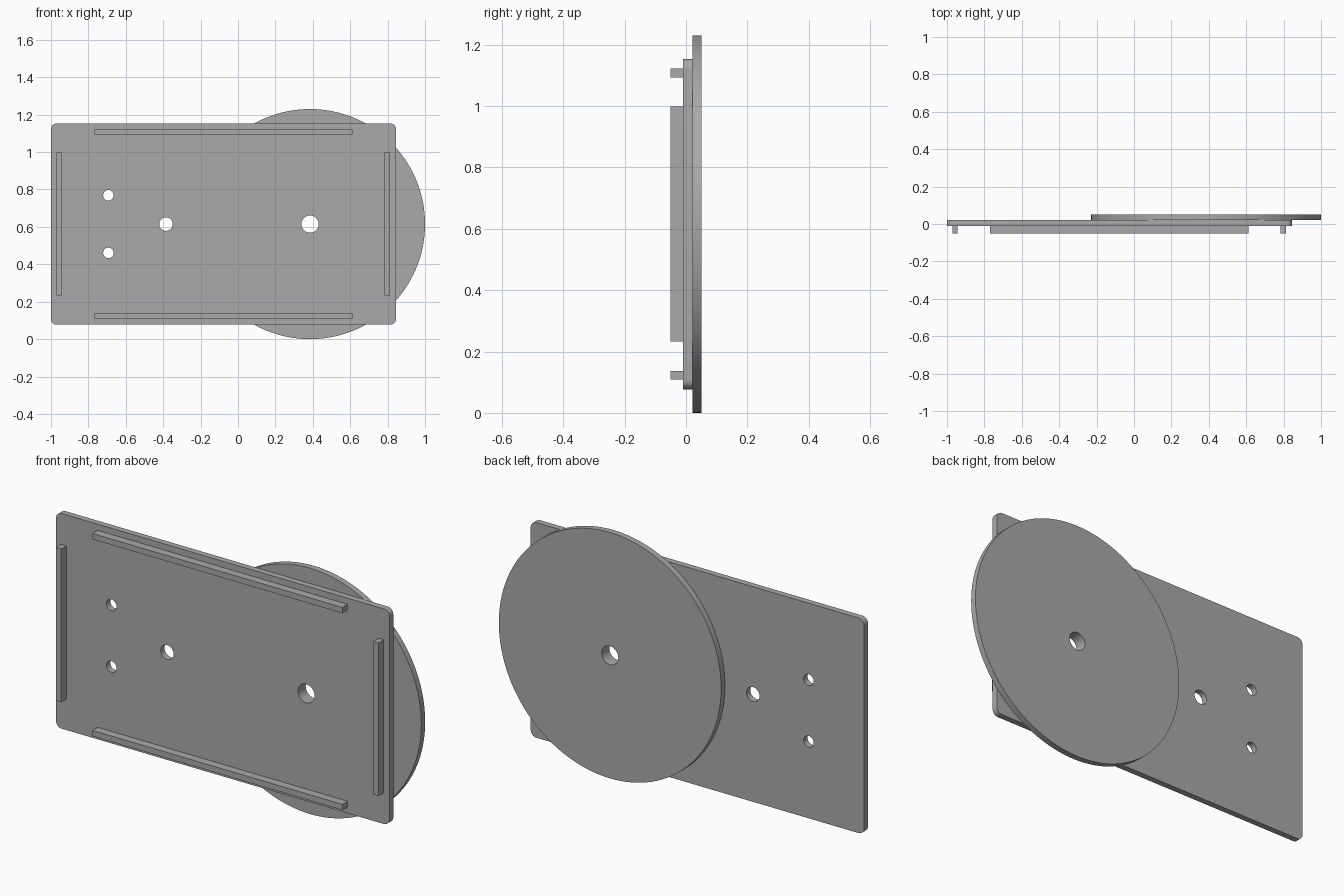
import bpy, bmesh, math
from mathutils import Matrix

cube = bpy.data.objects.get("Cube")
if cube:
    bpy.data.objects.remove(cube, do_unlink=True)

grey = bpy.data.materials.new("plain grey")
grey.use_nodes = True
GREY = (0.4, 0.4, 0.4, 1)
grey.diffuse_color = GREY
grey.node_tree.nodes["Principled BSDF"].inputs["Base Color"].default_value = GREY


def arc(cx, cz, r, start, end, steps):
    """Points along an arc, angles in degrees, both ends included."""
    angles = [math.radians(start + (end - start) * i / steps) for i in range(steps + 1)]
    return [(cx + r * math.cos(a), cz + r * math.sin(a)) for a in angles]


def circle(cx, cz, r, steps):
    return arc(cx, cz, r, 0, 360, steps)[:-1]


def rounded_rect(x0, x1, z0, z1, r):
    points = []
    corners = [(x1 - r, z1 - r), (x0 + r, z1 - r), (x0 + r, z0 + r), (x1 - r, z0 + r)]
    for i, (cx, cz) in enumerate(corners):
        points += arc(cx, cz, r, 90 * i, 90 * i + 90, 8)
    return points


def finish(name, mesh):
    mesh.materials.clear()
    mesh.materials.append(grey)
    obj = bpy.data.objects.new(name, mesh)
    bpy.context.collection.objects.link(obj)
    return obj


def slab(name, loops, y0, y1):
    """Extrude a filled outline with holes from y0 to y1."""
    curve = bpy.data.curves.new(name, "CURVE")
    curve.dimensions = "2D"
    curve.fill_mode = "BOTH"
    curve.extrude = (y1 - y0) / 2
    for loop in loops:
        spline = curve.splines.new("POLY")
        spline.points.add(len(loop) - 1)
        for point, (x, z) in zip(spline.points, loop):
            point.co = (x, z, 0, 1)
        spline.use_cyclic_u = True
    temp = bpy.data.objects.new(name + " outline", curve)
    bpy.context.collection.objects.link(temp)
    bpy.context.view_layer.update()
    graph = bpy.context.evaluated_depsgraph_get()
    mesh = bpy.data.meshes.new_from_object(temp.evaluated_get(graph))
    bpy.data.objects.remove(temp, do_unlink=True)

    # Stand the slab upright and weld the caps to the walls
    bm = bmesh.new()
    bm.from_mesh(mesh)
    upright = Matrix.Translation((0, (y0 + y1) / 2, 0)) @ Matrix.Rotation(math.pi / 2, 4, "X")
    bm.transform(upright)
    bmesh.ops.remove_doubles(bm, verts=bm.verts, dist=0.0001)
    bmesh.ops.recalc_face_normals(bm, faces=bm.faces)
    bm.to_mesh(mesh)
    bm.free()
    obj = finish(name, mesh)
    bpy.ops.object.select_all(action="DESELECT")
    obj.select_set(True)
    bpy.context.view_layer.objects.active = obj
    bpy.ops.object.shade_smooth_by_angle(angle=math.radians(30))


def rail(name, x0, x1, z0, z1):
    """Square bar on the front of the plate."""
    bm = bmesh.new()
    bmesh.ops.create_cube(bm, size=1)
    size = (x1 - x0, RAIL_BACK - RAIL_FRONT, z1 - z0)
    centre = ((x0 + x1) / 2, (RAIL_FRONT + RAIL_BACK) / 2, (z0 + z1) / 2)
    bmesh.ops.scale(bm, vec=size, verts=bm.verts)
    bmesh.ops.translate(bm, vec=centre, verts=bm.verts)
    mesh = bpy.data.meshes.new(name)
    bm.to_mesh(mesh)
    bm.free()
    finish(name, mesh)


RAIL_FRONT, RAIL_BACK, PLATE_BACK, DISC_BACK = -0.051, -0.0103, 0.0205, 0.051
MID, HUB_X = 0.615, 0.385
hub_hole = circle(HUB_X, MID, 0.046, 48)

# Base plate with rounded corners and four holes
slab("base_plate", [
    rounded_rect(-1, 0.845, MID - 0.538, MID + 0.538, 0.031),
    hub_hole,
    circle(-HUB_X, MID, 0.036, 48),
    circle(-0.693, MID + 0.154, 0.028, 48),
    circle(-0.693, MID - 0.154, 0.028, 48),
], RAIL_BACK, PLATE_BACK)

# Round disc behind the plate
slab("back_disc", [circle(HUB_X, MID, MID, 128), hub_hole], PLATE_BACK, DISC_BACK)

# Raised rails along the four edges
for name, side in (("top_rail", 1), ("bottom_rail", -1)):
    z = MID + side * 0.4925
    rail(name, -0.77, 0.613, z - 0.0145, z + 0.0145)
for name, x in (("right_rail", -0.957), ("left_rail", 0.799)):
    rail(name, x - 0.0145, x + 0.0145, MID - 0.383, MID + 0.383)
